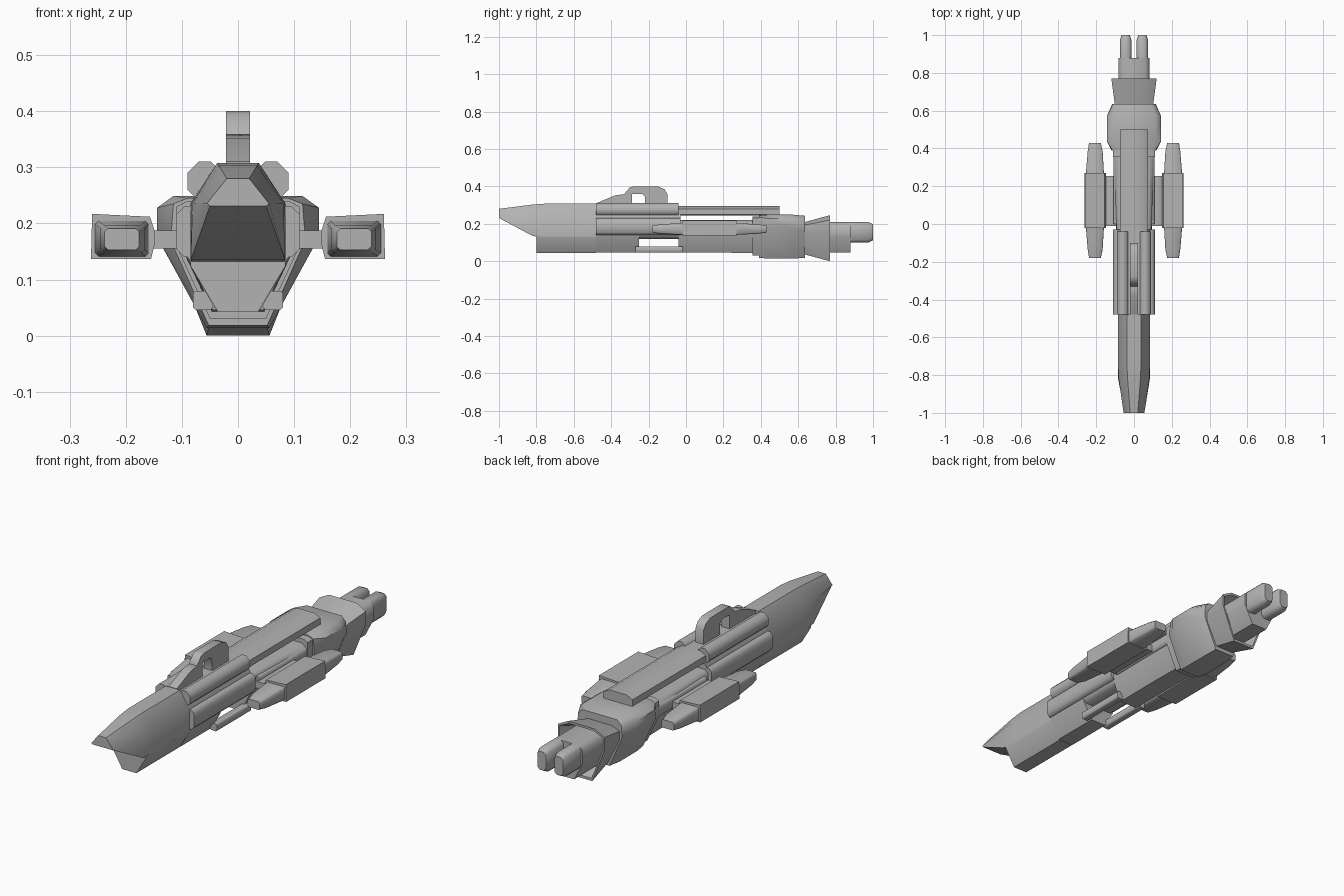
import bpy, bmesh, math

if "Cube" in bpy.data.objects:
    bpy.data.objects.remove(bpy.data.objects["Cube"])

grey = bpy.data.materials.new("hull grey")
grey.diffuse_color = (0.45, 0.45, 0.45, 1)
grey.use_nodes = True
grey.node_tree.nodes["Principled BSDF"].inputs["Base Color"].default_value = grey.diffuse_color


def finish(name, bm, mirror=False, angle=50):
    bmesh.ops.recalc_face_normals(bm, faces=bm.faces)
    mesh = bpy.data.meshes.new(name)
    bm.to_mesh(mesh)
    bm.free()
    mesh.materials.append(grey)
    ob = bpy.data.objects.new(name, mesh)
    bpy.context.collection.objects.link(ob)
    bpy.ops.object.select_all(action='DESELECT')
    ob.select_set(True)
    bpy.context.view_layer.objects.active = ob
    bpy.ops.object.shade_smooth_by_angle(angle=math.radians(angle))
    if mirror:
        ob.modifiers.new("mirror", 'MIRROR')
    return ob


def loft(name, sections, mirror=False, angle=50):
    """Skin (y, [(x, z)...]) sections; unmirrored parts give the right half only."""
    bm = bmesh.new()
    rings = []
    for y, pts in sections:
        if not mirror:
            pts = pts + [(-x, z) for x, z in reversed(pts)]
        rings.append([bm.verts.new((x, y, z)) for x, z in pts])
    n = len(rings[0])
    for a, b in zip(rings, rings[1:]):
        for i in range(n):
            j = (i + 1) % n
            bm.faces.new((a[i], a[j], b[j], b[i]))
    bm.faces.new(rings[0])
    bm.faces.new(rings[-1])
    return finish(name, bm, mirror, angle)


def prism(name, pts, y0, y1, mirror=False, angle=50):
    return loft(name, [(y0, pts), (y1, pts)], mirror, angle)


def octagon(x0, x1, z0, z1, c):
    """Rectangle with cut corners."""
    return [(x0 + c, z1), (x1 - c, z1), (x1, z1 - c), (x1, z0 + c),
            (x1 - c, z0), (x0 + c, z0), (x0, z0 + c), (x0, z1 - c)]


def side_profile(name, pts, w):
    """Extrude a (y, z) outline across x."""
    bm = bmesh.new()
    a = [bm.verts.new((-w, y, z)) for y, z in pts]
    b = [bm.verts.new((w, y, z)) for y, z in pts]
    for i in range(len(pts)):
        j = (i + 1) % len(pts)
        bm.faces.new((a[i], a[j], b[j], b[i]))
    bm.faces.new(a)
    bm.faces.new(b)
    return finish(name, bm)


# Nose and front hull
loft("nose", [
    (-1.0, [(.02, .28), (.055, .236), (.05, .231)]),
    (-.82, [(.034, .303), (.081, .235), (.084, .135)]),
    (-.75, [(.037, .308), (.084, .235), (.085, .125)]),
    (-.48, [(.037, .308), (.085, .235), (.085, .125)])])
prism("chin", [(.085, .135), (.085, .125), (.036, .043)], -.80, -.48)

# Middle body: core, lower keel, upper and side tubes, bottom rails
prism("mid_core", [(.035, .295), (.085, .235), (.09, .14), (.07, .12)], -.48, -.03)
prism("mid_keel", [(.09, .15), (.085, .125), (.04, .046)], -.48, -.25)
prism("upper_tubes", octagon(.028, .09, .24, .31, .02), -.48, -.04, True)
prism("side_tubes", octagon(.06, .11, .14, .23, .014), -.48, -.03, True)
prism("bottom_rails", octagon(.045, .08, .046, .08, .004), -.27, -.02, True)

# Carrying loop with its ramp on the spine
side_profile("loop_ramp", [(-.48, .295), (-.48, .31), (-.38, .352),
                           (-.32, .36), (-.29, .34), (-.29, .295)], .021)
side_profile("loop", [(-.33, .295), (-.33, .36), (-.30, .395), (-.28, .40),
                      (-.15, .40), (-.115, .385), (-.10, .36), (-.10, .295),
                      (-.22, .295), (-.22, .345), (-.235, .36), (-.29, .36),
                      (-.29, .295)], .021)

# Rear fuselage and the long spine beam above it
loft("rear_fuselage", [
    (-.04, [(.075, .22), (.092, .205), (.095, .15), (.045, .046)]),
    (.20, [(.08, .22), (.1, .205), (.1, .155), (.047, .046)]),
    (.38, [(.08, .22), (.1, .205), (.1, .155), (.047, .043)])])
prism("rear_side_strips", octagon(.08, .108, .15, .205, .008), .0, .40, True)
prism("spine_beam", [(.045, .295), (.074, .28), (.074, .25), (.065, .245)], -.05, .50)

# Engine block with front collar
prism("engine_collar", [(.09, .24), (.11, .23), (.11, .16), (.05, .03)], .355, .42)
loft("engine_block", [
    (.39, [(.09, .245), (.115, .235), (.12, .17), (.052, .018)]),
    (.44, [(.115, .249), (.144, .228), (.144, .175), (.056, .014)]),
    (.57, [(.115, .249), (.144, .228), (.144, .175), (.056, .014)]),
    (.635, [(.09, .243), (.112, .22), (.115, .165), (.05, .018)])])

# Flared hollow skirt, tail and twin nozzles
loft("flared_skirt", [
    (.62, [(.06, .205), (.1, .19), (.1, .15), (.045, .04)]),
    (.77, [(.07, .246), (.12, .22), (.12, .16), (.056, 0)]),
    (.77, [(.064, .236), (.112, .213), (.112, .16), (.052, .012)]),
    (.69, [(.058, .20), (.095, .19), (.095, .15), (.045, .04)])], angle=35)
loft("tail", [
    (.66, [(.06, .21), (.083, .19), (.083, .13), (.04, .046)]),
    (.88, [(.06, .21), (.083, .19), (.083, .13), (.04, .046)])])
loft("nozzles", [
    (.86, octagon(.014, .074, .10, .21, .014)),
    (.975, octagon(.014, .074, .10, .21, .014)),
    (1.0, octagon(.022, .066, .112, .198, .012))], True)

# Side pods with tapered ends, carried on stub wings
prism("stub_wings", octagon(.07, .165, .155, .187, .006), -.01, .255, True)
prism("side_pods", [(.157, .212), (.26, .217), (.262, .137), (.155, .137),
                    (.148, .165), (.148, .185)], -.02, .27, True)
for tag, base, s in (("front", -.015, -1), ("rear", .265, 1)):
    loft(tag + "_pod_tips", [
        (base, octagon(.159, .255, .141, .205, .006)),
        (base + s * .12, octagon(.166, .245, .147, .197, .006)),
        (base + s * .165, octagon(.176, .238, .153, .191, .006))], True)
